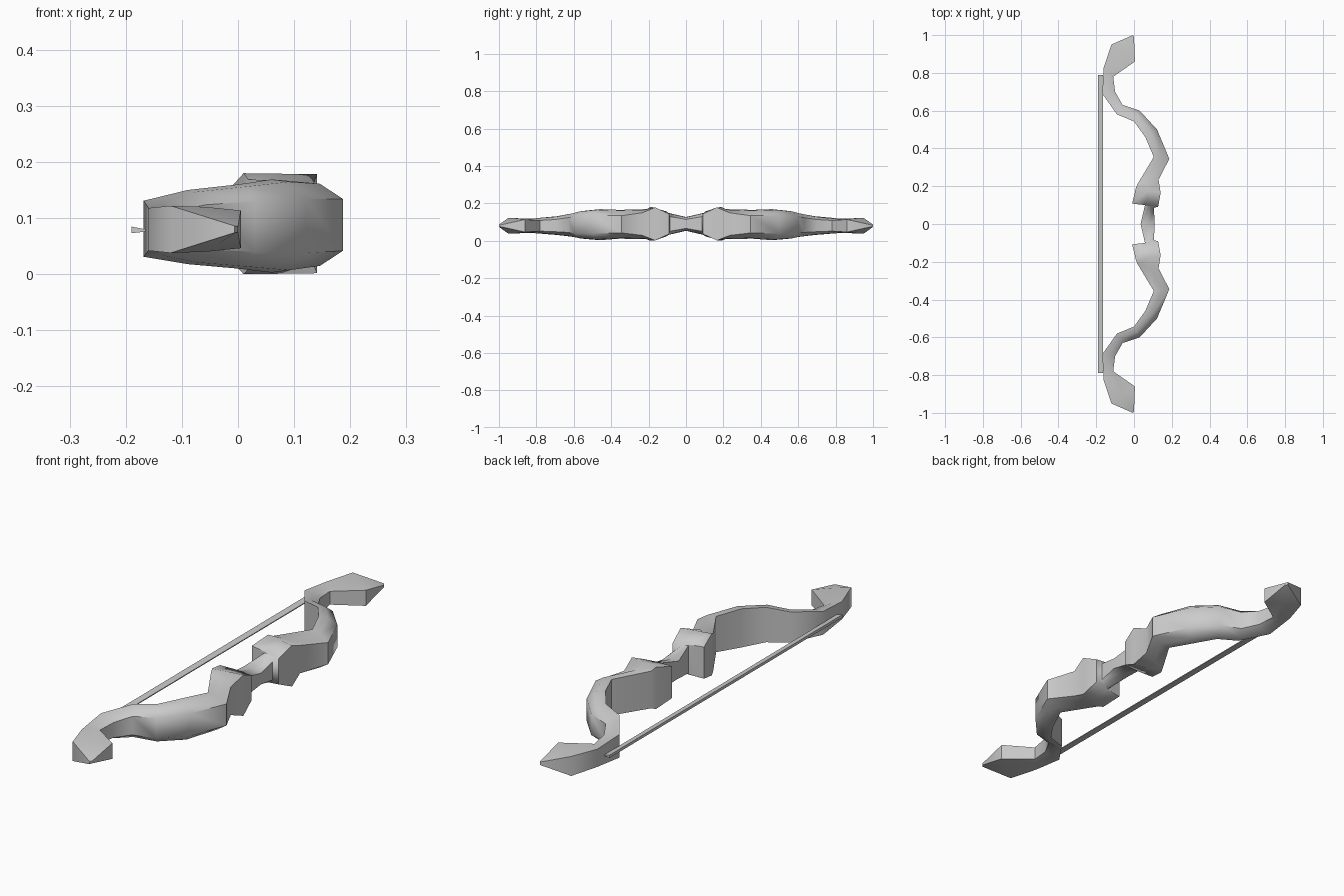
import bpy, bmesh, math

# Stations from grip to tip:
# inner x, inner y, outer x, outer y, half height, outer height ratio, centre z
HALF = [
    (0.035, 0.00, 0.110, 0.000, 0.037, 0.65, 0.090),   # grip middle
    (0.058, 0.10, 0.105, 0.085, 0.060, 0.65, 0.090),   # grip end
    (-0.010, 0.108, 0.128, 0.092, 0.068, 0.80, 0.090),  # collar base
    (0.010, 0.19, 0.141, 0.165, 0.090, 0.98, 0.090),   # collar widest
    (0.018, 0.21, 0.130, 0.235, 0.080, 0.75, 0.089),   # limb root
    (0.105, 0.355, 0.187, 0.345, 0.077, 0.60, 0.088),
    (0.060, 0.46, 0.122, 0.50, 0.083, 0.58, 0.086),
    (0.000, 0.543, 0.030, 0.60, 0.075, 0.60, 0.085),
    (-0.090, 0.58, -0.060, 0.63, 0.066, 0.60, 0.084),
    (-0.168, 0.69, -0.100, 0.70, 0.050, 0.65, 0.081),
    (-0.160, 0.83, -0.110, 0.78, 0.038, 0.75, 0.080),  # nock
    (-0.120, 0.95, 0.005, 0.86, 0.042, 0.80, 0.080),   # tip widest
    (-0.006, 1.00, 0.000, 0.990, 0.006, 0.80, 0.080),  # point
]


def section(s, side):
    ix, iy, ox, oy, h, k, z = s
    mid = 0.5 + 0.5 * k if k > 0.9 else 0.95
    out = []
    for t, f in ((0, -1), (0, 1), (0.5, mid), (1, k), (1, -k), (0.5, -mid)):
        out.append((ix + (ox - ix) * t, side * (iy + (oy - iy) * t), z + h * f))
    return out


def loft(name, rings, angle):
    bm = bmesh.new()
    loops = [[bm.verts.new(p) for p in r] for r in rings]
    n = len(loops[0])
    for a, b in zip(loops, loops[1:]):
        for i in range(n):
            j = (i + 1) % n
            bm.faces.new((a[i], a[j], b[j], b[i]))
    bm.faces.new(loops[0])
    bm.faces.new(loops[-1])
    bmesh.ops.recalc_face_normals(bm, faces=bm.faces)
    me = bpy.data.meshes.new(name)
    bm.to_mesh(me)
    bm.free()
    ob = bpy.data.objects.new(name, me)
    bpy.context.collection.objects.link(ob)
    bpy.ops.object.select_all(action='DESELECT')
    ob.select_set(True)
    bpy.context.view_layer.objects.active = ob
    bpy.ops.object.shade_smooth_by_angle(angle=math.radians(angle))
    return ob


# Bow body: both limbs, collars and grip in one continuous loft
rings = [section(s, -1) for s in reversed(HALF[1:])] + [section(s, 1) for s in HALF]
loft("bow_body", rings, 50)

# Bowstring: thin wedge-shaped strand between the nocks
profile = [(-0.19, 0.073), (-0.19, 0.085), (-0.165, 0.080), (-0.165, 0.076)]
loft("bowstring", [[(x, y, z) for x, z in profile] for y in (-0.79, 0.79)], 20)
